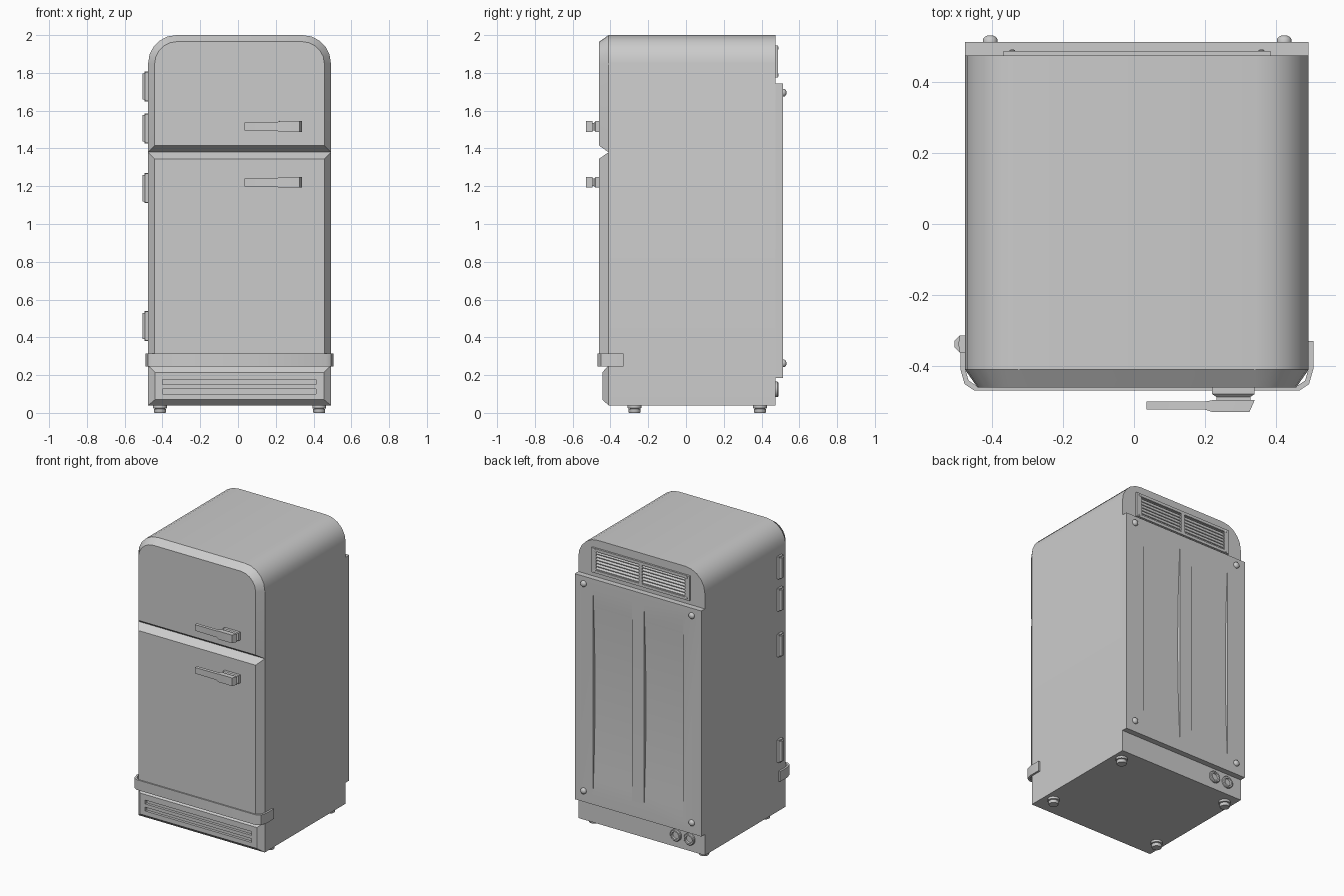
import bpy, bmesh, math
from mathutils import Vector

if "Cube" in bpy.data.objects:
    bpy.data.objects.remove(bpy.data.objects["Cube"])

XL, XR = -0.476, 0.492          # cabinet sides
FRONT, BODY, BACK = -0.46, -0.41, 0.474
CX = (XL + XR) / 2


def loft(name, rings):
    """Closed solid skinned through rings with equal point counts."""
    bm = bmesh.new()
    loops = [[bm.verts.new(p) for p in ring] for ring in rings]
    n = len(loops[0])
    for a, b in zip(loops, loops[1:]):
        for i in range(n):
            bm.faces.new((a[i], a[(i + 1) % n], b[(i + 1) % n], b[i]))
    bm.faces.new(loops[0])
    bm.faces.new(loops[-1])
    bmesh.ops.recalc_face_normals(bm, faces=bm.faces)
    me = bpy.data.meshes.new(name)
    bm.to_mesh(me)
    bm.free()
    ob = bpy.data.objects.new(name, me)
    bpy.context.collection.objects.link(ob)
    return ob


def rect(x0, x1, y, z0, z1):
    return [(x0, y, z0), (x1, y, z0), (x1, y, z1), (x0, y, z1)]


def box(name, x0, x1, y0, y1, z0, z1):
    return loft(name, [rect(x0, x1, y0, z0, z1), rect(x0, x1, y1, z0, z1)])


def lathe(name, centre, axis, profile, n=12):
    """Stack of (radius, height) circles along axis 'Y' or 'Z'."""
    c = Vector(centre)
    rings = []
    for r, h in profile:
        ring = []
        for i in range(n):
            a = 2 * math.pi * (i + 0.5) / n
            u, v = r * math.cos(a), r * math.sin(a)
            ring.append(c + Vector((u, v, h) if axis == 'Z' else (u, h, v)))
        rings.append(ring)
    return loft(name, rings)


def arch(y, z0, inset=0, bottom_inset=0, r=0.15, seg=5):
    """Cabinet front outline with rounded upper corners."""
    pts = [(XL + inset, y, z0 + bottom_inset), (XR - inset, y, z0 + bottom_inset)]
    for cx, start in ((XR - r, 0), (XL + r, 90)):
        for i in range(seg + 1):
            a = math.radians(start + 90 * i / seg)
            pts.append((cx + (r - inset) * math.cos(a), y,
                        2.0 - r + (r - inset) * math.sin(a)))
    return pts


def cut(target, cutter):
    m = target.modifiers.new("cut", 'BOOLEAN')
    m.operation, m.solver, m.object = 'DIFFERENCE', 'EXACT', cutter
    bpy.context.view_layer.objects.active = target
    bpy.ops.object.modifier_apply(modifier=m.name)
    bpy.data.objects.remove(cutter)


# Cabinet and chamfered doors
loft("cabinet", [arch(BODY, 0.04), arch(BACK, 0.04)])
loft("freezer_door", [arch(BODY, 1.38), arch(FRONT, 1.38, 0.035, 0.035)])
loft("fridge_door", [rect(XL, XR, BODY, 0.25, 1.38),
                     rect(XL + 0.035, XR - 0.035, FRONT, 0.25, 1.345)])

# Kick plate with two slots
kick = loft("kick_plate", [rect(XL, XR, BODY, 0.04, 0.25),
                           rect(XL + 0.037, XR - 0.037, -0.443, 0.07, 0.215)])
for z in (0.114, 0.163):
    cut(kick, box("slot_cutter", -0.40, 0.412, -0.5, -0.425, z - 0.013, z + 0.013))


# Trim band wrapping the front corners
def band_path(x0, x1, y0, c):
    return [(x0, -0.33), (x0, y0 + 2 * c), (x0 + 0.4 * c, y0 + 0.6 * c), (x0 + 1.3 * c, y0),
            (x1 - 1.3 * c, y0), (x1 - 0.4 * c, y0 + 0.6 * c), (x1, y0 + 2 * c), (x1, -0.33)]


outer = band_path(XL - 0.013, XR + 0.013, -0.469, 0.03)
inner = band_path(XL, XR, -0.456, 0.025)
loft("trim_band", [[(x, y, z) for x, y in outer + inner[::-1]] for z in (0.245, 0.315)])

# Handles: lofted grip on a stepped mount
for part, z in (("freezer", 1.516), ("fridge", 1.22)):
    grip = [(0.035, 0.035, -0.500, -0.522, 0.021), (0.20, 0.20, -0.500, -0.523, 0.022),
            (0.222, 0.222, -0.496, -0.530, 0.028), (0.34, 0.325, -0.496, -0.530, 0.028)]
    loft(part + "_handle_grip", [[(xa, ya, z - h), (xb, yb, z - h), (xb, yb, z + h), (xa, ya, z + h)]
                                 for xa, xb, ya, yb, h in grip])
    mount = [(-0.455, 0, 0.028), (-0.479, 0, 0.028), (-0.487, 0.012, 0.020), (-0.498, 0.012, 0.020)]
    loft(part + "_handle_mount", [rect(0.22 + i, 0.34 - i, y, z - h, z + h) for y, i, h in mount])

# Hinges on the left side
for z in (1.728, 1.506, 1.19, 0.46):
    lathe("hinge_barrel", (-0.481, -0.338, z), 'Z', [(0.026, -0.07), (0.026, 0.07)], 8)
    lathe("hinge_pin", (-0.483, -0.338, z), 'Z', [(0.013, -0.079), (0.013, 0.079)], 8)
    box("hinge_leaf", -0.492, -0.470, -0.362, -0.314, z - 0.077, z + 0.077)

# Levelling feet
for x in (-0.413, 0.43):
    for y in (-0.272, 0.392):
        lathe("foot", (x, y, 0), 'Z', [(0.030, 0), (0.033, 0.004), (0.033, 0.02),
                                       (0.026, 0.022), (0.038, 0.025), (0.038, 0.042)])

# Back panel with two shallow curved recesses
panel = box("back_panel", XL, XR, BACK - 0.002, 0.513, 0.185, 1.745)
z0, z1, n = 0.25, 1.675, 12
for x0, x1 in ((0.055, 0.352), (-0.335, -0.038)):
    side = [(0.53, z1), (0.53, z0)]
    for i in range(n + 1):
        t = i / n
        side.append((0.5135 - 0.022 * 4 * t * (1 - t), z0 + (z1 - z0) * t))
    cut(panel, loft("recess_cutter", [[(x, y, z) for y, z in side] for x in (x0, x1)]))
for x in (-0.405, 0.423):
    for z in (0.262, 1.695):
        lathe("panel_screw", (x, 0.511, z), 'Y', [(0.021, 0), (0.021, 0.010), (0.016, 0.016), (0.008, 0.020)])

# Upper back vent: frame, mullion and angled slats
V0, V1, B0, B1, Y = -0.368, 0.384, 1.775, 1.945, 0.487
for x0, x1 in ((V0, V0 + 0.035), (CX - 0.012, CX + 0.012), (V1 - 0.035, V1)):
    box("vent_upright", x0, x1, BACK - 0.002, Y, B0, B1)
for a, b in ((B0, B0 + 0.02), (B1 - 0.02, B1)):
    box("vent_rail", V0, V1, BACK - 0.002, Y, a, b)
for i in range(6):
    z = B0 + 0.032 + i * 0.0215
    for x0, x1 in ((V0 + 0.033, CX - 0.01), (CX + 0.01, V1 - 0.033)):
        loft("vent_slat", [[(x, BACK - 0.002, z + 0.005), (x, Y - 0.002, z - 0.008),
                            (x, Y - 0.002, z - 0.003), (x, BACK - 0.002, z + 0.010)] for x in (x0, x1)])
for x in (V0 + 0.025, V1 - 0.025):
    for z in (B0 + 0.013, B1 - 0.013):
        lathe("vent_screw", (x, Y - 0.002, z), 'Y', [(0.009, 0), (0.009, 0.004), (0.005, 0.006)], 8)

# Service ports low on the back
for x in (-0.258, -0.362):
    lathe("service_port", (x, BACK - 0.002, 0.124), 'Y',
          [(0.041, 0), (0.041, 0.012), (0.036, 0.017), (0.026, 0.017), (0.024, 0.005)], 14)

# Smooth shading with crisp edges
bpy.ops.object.select_all(action='SELECT')
bpy.context.view_layer.objects.active = bpy.data.objects["cabinet"]
bpy.ops.object.shade_smooth_by_angle(angle=math.radians(40))
